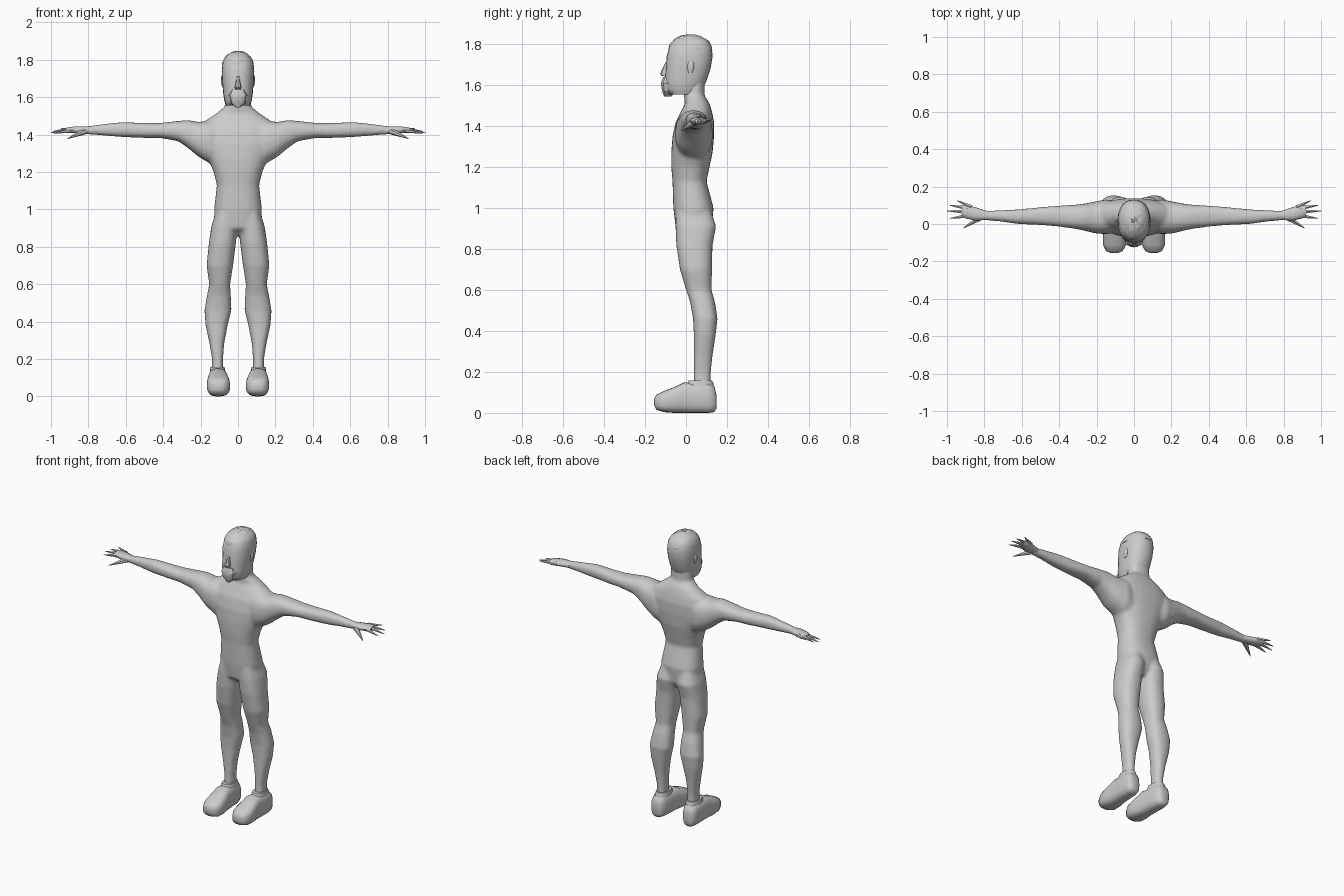
import bpy, bmesh, math, random
from mathutils import Vector

random.seed(4)
grey = bpy.data.materials.new("light_grey")
grey.diffuse_color = (0.6, 0.6, 0.6, 1)


def loft(bm, axis, rows, side=1, n=20, power=0.85):
    """Closed tube of rounded sections; rows = (position, a0, a1, b0, b1)."""
    rings = []
    for t, a0, a1, b0, b1 in rows:
        ring = []
        for i in range(n):
            w = 2 * math.pi * i / n
            c, s = math.cos(w), math.sin(w)
            a = (a0 + a1) / 2 + (a1 - a0) / 2 * math.copysign(abs(c) ** power, c)
            b = (b0 + b1) / 2 + (b1 - b0) / 2 * math.copysign(abs(s) ** power, s)
            p = {'x': (t, a, b), 'y': (a, t, b), 'z': (a, b, t)}[axis]
            ring.append(bm.verts.new((p[0] * side, p[1], p[2])))
        rings.append(ring)
    for r, q in zip(rings, rings[1:]):
        for i in range(n):
            j = (i + 1) % n
            bm.faces.new((r[i], r[j], q[j], q[i]))
    bm.faces.new(rings[0])
    bm.faces.new(rings[-1])


def spike(bm, start, end, radius, tip=0.002, n=6):
    """Tapered finger between two points."""
    a, b = Vector(start), Vector(end)
    d = b - a
    m = d.to_track_quat('Z', 'Y').to_matrix().to_4x4()
    m.translation = (a + b) / 2
    bmesh.ops.create_cone(bm, cap_ends=True, segments=n, radius1=radius,
                          radius2=tip, depth=d.length, matrix=m)


def finish(bm, name, angle=50):
    bmesh.ops.recalc_face_normals(bm, faces=bm.faces[:])
    me = bpy.data.meshes.new(name)
    bm.to_mesh(me)
    bm.free()
    me.materials.append(grey)
    ob = bpy.data.objects.new(name, me)
    bpy.context.collection.objects.link(ob)
    bpy.ops.object.select_all(action='DESELECT')
    ob.select_set(True)
    bpy.context.view_layer.objects.active = ob
    bpy.ops.object.shade_smooth_by_angle(angle=math.radians(angle))
    return ob


def sym(rows):
    return [(z, -w, w, y0, y1) for z, w, y0, y1 in rows]


# Body: torso and neck, arms and legs, fused into one skin
body = bmesh.new()
loft(body, 'z', sym([
    (.86, .05, .0, .10), (.90, .125, -.05, .125), (1.0, .128, -.062, .135),
    (1.13, .113, -.066, .10), (1.2, .13, -.072, .115), (1.27, .16, -.072, .13),
    (1.35, .20, -.066, .137), (1.42, .21, -.05, .137), (1.47, .18, -.025, .127),
    (1.51, .12, -.005, .115), (1.55, .07, -.01, .09), (1.64, .066, -.01, .09)]),
    n=28)
leg = [(.98, .01, .12, -.05, .125), (.91, .003, .143, -.052, .148),
       (.82, .011, .156, -.048, .13), (.70, .026, .168, -.03, .127),
       (.60, .042, .154, .0, .125), (.54, .038, .166, .02, .142),
       (.46, .035, .180, .034, .154), (.38, .055, .174, .038, .145),
       (.28, .074, .152, .038, .13), (.20, .08, .139, .038, .122),
       (.10, .08, .139, .036, .118)]
arm = [(.08, -.04, .12, 1.22, 1.47), (.15, -.055, .132, 1.245, 1.475),
       (.21, -.05, .12, 1.28, 1.468), (.27, -.035, .108, 1.33, 1.478),
       (.32, -.025, .103, 1.365, 1.473), (.42, -.012, .097, 1.382, 1.462),
       (.50, -.006, .09, 1.382, 1.462), (.62, .0, .078, 1.387, 1.467),
       (.72, .014, .073, 1.395, 1.456), (.82, .022, .07, 1.403, 1.443)]
for s in (1, -1):
    loft(body, 'z', leg, s)
    loft(body, 'x', arm, s)
skin = finish(body, "body", 180)
fuse = skin.modifiers.new("fuse", 'REMESH')
fuse.mode = 'VOXEL'
fuse.voxel_size = 0.009
fuse.use_smooth_shade = True
soft = skin.modifiers.new("soften", 'SMOOTH')
soft.factor = 0.5
soft.iterations = 7

for s, label in ((1, "left"), (-1, "right")):
    # Hand: flat palm, four pointed fingers and a lowered thumb
    hand = bmesh.new()
    loft(hand, 'x', [(.79, .022, .07, 1.405, 1.443), (.85, .018, .09, 1.406, 1.444),
                     (.90, .03, .105, 1.408, 1.442), (.92, .04, .10, 1.412, 1.436)],
         s, 10)
    for a, b, r in [((.88, .045, 1.423), (.985, .03, 1.408), .014),
                    ((.89, .065, 1.427), (1.0, .07, 1.41), .014),
                    ((.89, .085, 1.427), (.985, .10, 1.418), .014),
                    ((.87, .09, 1.427), (.945, .125, 1.432), .014),
                    ((.82, .035, 1.418), (.912, -.022, 1.378), .018)]:
        spike(hand, (a[0] * s, a[1], a[2]), (b[0] * s, b[1], b[2]), r)
    finish(hand, label + "_hand")

    # Shoe: rounded toe, rising instep, ankle collar
    shoe = bmesh.new()
    loft(shoe, 'y', [(-.155, .085, .125, .035, .07), (-.145, .06, .15, .015, .088),
                     (-.11, .042, .166, .004, .106), (-.06, .044, .166, .0, .125),
                     (-.01, .054, .160, .0, .15), (.05, .06, .160, .0, .145),
                     (.11, .064, .160, .0, .146), (.138, .075, .152, .004, .13),
                     (.148, .09, .138, .02, .09)], s, 20, .7)
    finish(shoe, label + "_shoe", 60)
    collar = bmesh.new()
    loft(collar, 'z', [(.09, .066, .153, .0, .138), (.145, .070, .149, .006, .133),
                       (.158, .073, .146, .014, .127)], s, 16)
    finish(collar, label + "_shoe_collar", 40)

    # Ear
    ear = bmesh.new()
    loft(ear, 'z', [(.0, .0, .01, -.008, .01), (.02, .0, .014, -.012, .018),
                    (.045, .0, .014, -.012, .02), (.058, .0, .01, -.004, .012)], s, 8)
    bmesh.ops.translate(ear, verts=ear.verts[:], vec=(s * .077, .02, 1.66))
    finish(ear, label + "_ear")

# Head
head = bmesh.new()
loft(head, 'z', sym([
    (1.555, .062, -.085, .06), (1.58, .073, -.102, .08), (1.62, .079, -.105, .10),
    (1.68, .084, -.098, .12), (1.74, .087, -.095, .13), (1.79, .081, -.08, .125),
    (1.82, .065, -.058, .106), (1.835, .035, -.02, .07)]), n=24)
finish(head, "head", 60)

# Nose and pointed beard
nose = bmesh.new()
loft(nose, 'z', sym([(1.645, .016, -.118, -.08), (1.655, .018, -.126, -.08),
                     (1.685, .011, -.113, -.08), (1.715, .008, -.098, -.08)]), n=8)
finish(nose, "nose", 40)
beard = bmesh.new()
loft(beard, 'z', sym([(1.545, .012, -.108, -.07), (1.57, .04, -.118, -.05),
                      (1.61, .05, -.124, -.05), (1.64, .035, -.112, -.06)]), n=10)
finish(beard, "beard", 30)

# Cropped hair: roughened cap over the crown
hair = bmesh.new()
bmesh.ops.create_uvsphere(hair, u_segments=28, v_segments=20, radius=1)
bmesh.ops.delete(hair, geom=[v for v in hair.verts if v.co.z < -.05], context='VERTS')
for v in hair.verts:
    k = 1 + random.uniform(-.03, .03)
    v.co = (v.co.x * .085 * k, .022 + v.co.y * .108 * k, 1.768 + v.co.z * .079 * k)
bmesh.ops.holes_fill(hair, edges=[e for e in hair.edges if e.is_boundary], sides=0)
finish(hair, "hair", 25)
